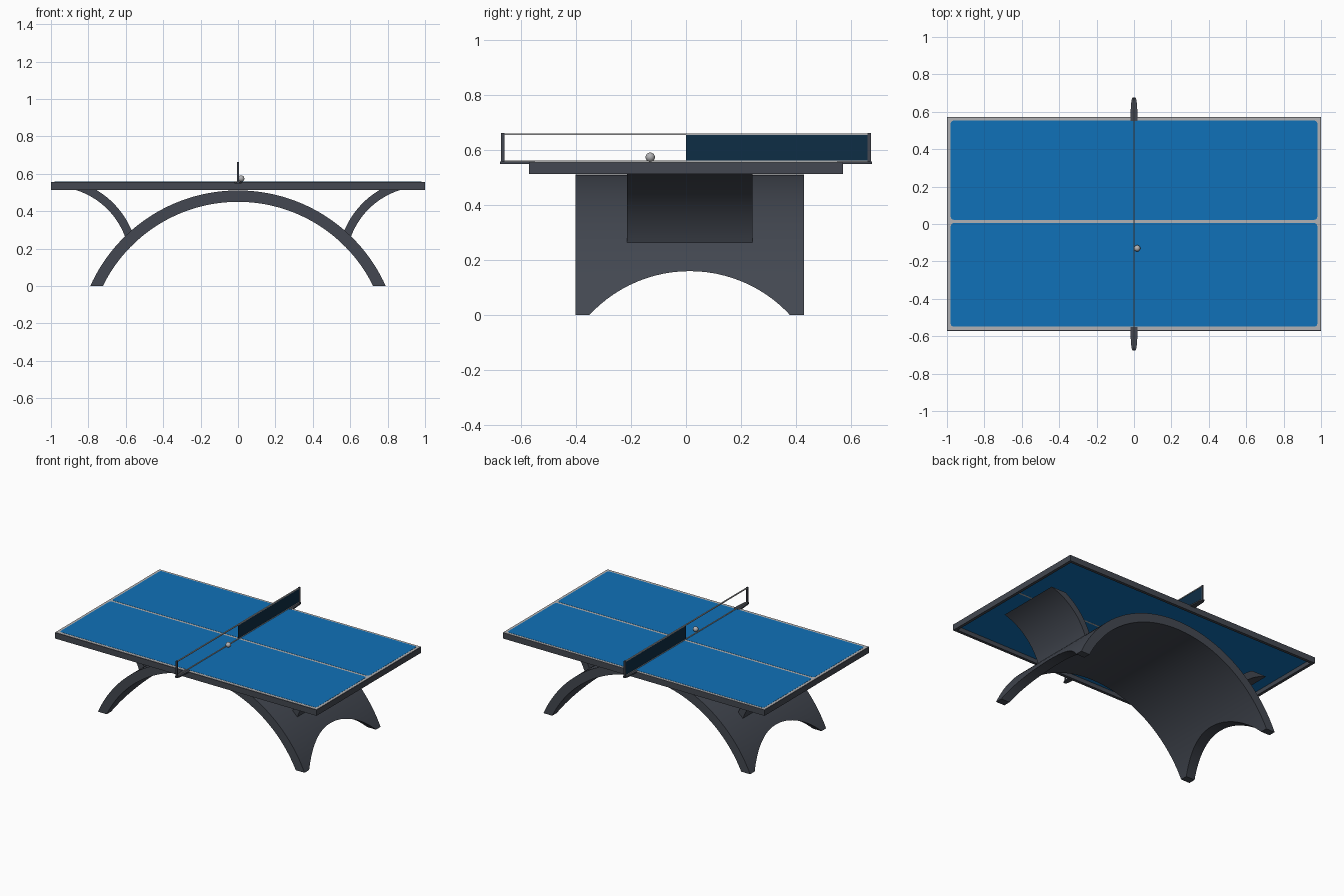
import bpy, bmesh, math
from mathutils import Vector

cube = bpy.data.objects.get("Cube")
if cube:
    bpy.data.objects.remove(cube, do_unlink=True)


def material(name, rgb):
    m = bpy.data.materials.new(name)
    m.use_nodes = True
    m.diffuse_color = (*rgb, 1)
    m.node_tree.nodes["Principled BSDF"].inputs["Base Color"].default_value = (*rgb, 1)
    return m


GREY = material("dark grey", (0.056, 0.064, 0.082))
BLUE = material("court blue", (0.005, 0.165, 0.48))
WHITE = material("line white", (0.45, 0.45, 0.46))
NAVY = material("net navy", (0.004, 0.026, 0.06))


def finish(bm, name, mat, smooth=False):
    bmesh.ops.recalc_face_normals(bm, faces=bm.faces)
    mesh = bpy.data.meshes.new(name)
    bm.to_mesh(mesh)
    bm.free()
    mesh.materials.append(mat)
    ob = bpy.data.objects.new(name, mesh)
    bpy.context.collection.objects.link(ob)
    bpy.ops.object.select_all(action='DESELECT')
    ob.select_set(True)
    bpy.context.view_layer.objects.active = ob
    if smooth:
        bpy.ops.object.shade_smooth_by_angle(angle=math.radians(30))
    return ob


def prism(name, points, depth, mat, smooth=False):
    """Closed outline of 3D points, swept along the depth vector."""
    bm = bmesh.new()
    face = bm.faces.new([bm.verts.new(p) for p in points])
    new = bmesh.ops.extrude_face_region(bm, geom=[face])["geom"]
    bmesh.ops.translate(bm, vec=Vector(depth),
                        verts=[v for v in new if isinstance(v, bmesh.types.BMVert)])
    return finish(bm, name, mat, smooth)


def box(name, lo, hi, mat, corner=0):
    bm = bmesh.new()
    bmesh.ops.create_cube(bm, size=1)
    for v in bm.verts:
        v.co = [lo[i] if v.co[i] < 0 else hi[i] for i in range(3)]
    if corner:
        upright = [e for e in bm.edges if abs(e.verts[0].co.z - e.verts[1].co.z) > 1e-4]
        bmesh.ops.bevel(bm, geom=upright, offset=corner, segments=3, affect='EDGES', profile=0.5)
    return finish(bm, name, mat)


def arc(cx, cz, r, a0, a1, n):
    """Arc points as (x, z), angles in radians."""
    steps = [a0 + (a1 - a0) * i / n for i in range(n + 1)]
    return [(cx + r * math.cos(a), cz + r * math.sin(a)) for a in steps]


# Arched base with a rounded cut at both feet
CZ, MID = -0.355, 0.0135
R_OUT, R_IN = 0.866, 0.805
a_out, a_in = math.asin(-CZ / R_OUT), math.asin(-CZ / R_IN)
outline = arc(0, CZ, R_OUT, a_out, math.pi - a_out, 64) + arc(0, CZ, R_IN, math.pi - a_in, a_in, 64)
base = prism("arched_base", [(x, MID - 0.415, z) for x, z in outline], (0, 0.83, 0), GREY)
cutter = prism("foot_cutter", [(-1, MID + y, z) for y, z in arc(0, -0.337, 0.497, 0, math.tau, 96)[:-1]],
               (2, 0, 0), GREY)
cutter.hide_render = True
cut = base.modifiers.new("foot_cut", 'BOOLEAN')
cut.operation, cut.solver, cut.object = 'DIFFERENCE', 'EXACT', cutter
bpy.context.view_layer.objects.active = base
bpy.ops.object.modifier_apply(modifier=cut.name)
bpy.data.objects.remove(cutter, do_unlink=True)
base.select_set(True)
bpy.ops.object.shade_smooth_by_angle(angle=math.radians(30))

# Curved braces between the base and the table
BX, BZ, TOP = 0.99, 0.12, 0.516
for side, name in ((1, "left_brace"), (-1, "right_brace")):
    inner = arc(BX, BZ, 0.412, math.pi - math.asin((TOP - BZ) / 0.412), math.pi - 0.34, 20)
    outer = arc(BX, BZ, 0.457, math.pi - 0.34, math.pi - math.asin((TOP - BZ) / 0.457), 20)
    prism(name, [(side * x, MID - 0.229, z) for x, z in inner + outer], (0, 0.458, 0), GREY, True)

# Hollow table rim
HX, HY, RIM = 1.0, 0.571, 0.02
for s, name in ((1, "back"), (-1, "front")):
    y = sorted((s * HY, s * (HY - RIM)))
    box(name + "_rim", (-HX, y[0], 0.514), (HX, y[1], 0.555), GREY)
for s, name in ((1, "left"), (-1, "right")):
    x = sorted((s * HX, s * (HX - RIM)))
    box(name + "_rim", (x[0], RIM - HY, 0.514), (x[1], HY - RIM, 0.555), GREY)

# Playing surface: blue sheet, white layer for the lines, blue courts on top
box("table_sheet", (-0.98, -0.551, 0.543), (0.98, 0.551, 0.552), BLUE)
box("white_lines", (-0.998, -0.567, 0.551), (0.998, 0.569, 0.5565), WHITE)
box("under_centre_line", (-0.98, MID - 0.006, 0.5425), (0.98, MID + 0.006, 0.545), WHITE)
box("back_court", (-0.98, MID + 0.009, 0.553), (0.98, 0.553, 0.5575), BLUE, 0.015)
box("front_court", (-0.98, -0.548, 0.553), (0.98, MID - 0.009, 0.5575), BLUE, 0.015)

# Net panel with its cords
box("net_panel", (-0.0015, 0, 0.562), (0.0015, 0.664, 0.656), NAVY)
box("top_cord", (-0.004, -0.668, 0.655), (0.004, 0.668, 0.661), WHITE)
box("bottom_cord", (-0.003, -0.668, 0.558), (0.003, 0.668, 0.563), WHITE)

# Net posts on tapered brackets
for s, name in ((1, "back"), (-1, "front")):
    y = sorted((s * 0.661, s * 0.673))
    box(name + "_net_post", (-0.005, y[0], 0.55), (0.005, y[1], 0.663), GREY)
    half = [(0.02, 0.55), (0.02, 0.58), (0.014, 0.66), (0.008, 0.677)]
    plan = half + [(-x, y) for x, y in reversed(half)]
    prism(name + "_net_bracket", [(x, s * y, 0.549) for x, y in plan], (0, 0, 0.009), GREY)

# Ball resting on the table
bm = bmesh.new()
bmesh.ops.create_uvsphere(bm, u_segments=24, v_segments=16, radius=0.017)
bmesh.ops.translate(bm, vec=(0.017, -0.13, 0.5745), verts=bm.verts)
finish(bm, "ball", WHITE, True)
